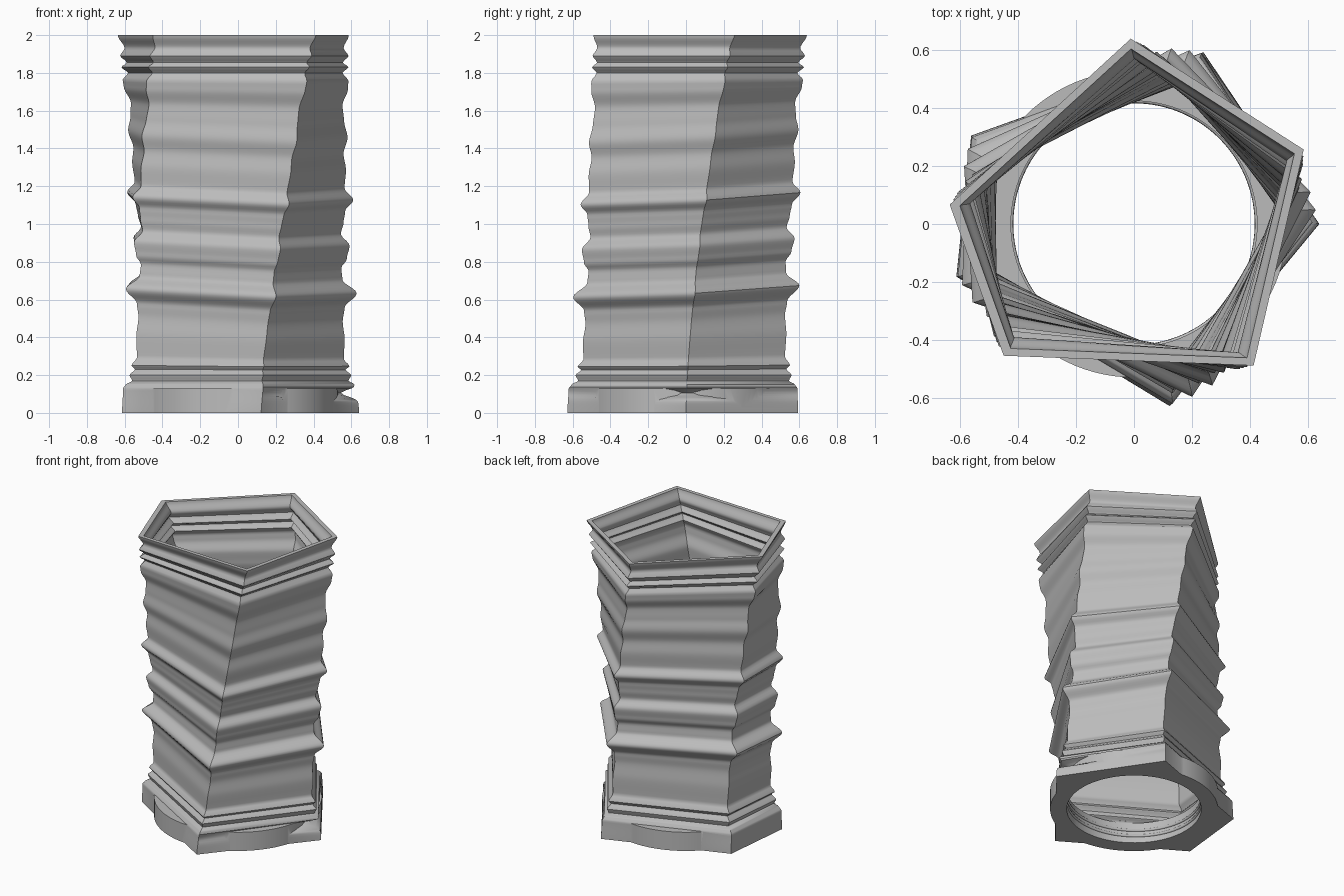
import bpy, bmesh, math
from mathutils import Vector

if "Cube" in bpy.data.objects:
    bpy.data.objects.remove(bpy.data.objects["Cube"])

HEIGHT, WALL, FLOOR = 2.0, 0.035, 0.14

# Corner radius at each height: ridges and valleys of the bellows
PROFILE = [(0, .64), (.13, .635), (.15, .62), (.17, .585), (.2, .6), (.23, .57),
           (.25, .59), (.29, .56), (.4, .565), (.5, .555), (.57, .565), (.65, .63),
           (.72, .555), (.78, .55), (.83, .58), (.9, .595), (.96, .55), (1.02, .565),
           (1.08, .575), (1.14, .62), (1.2, .575), (1.3, .585), (1.38, .575),
           (1.47, .6), (1.55, .585), (1.63, .58), (1.72, .615), (1.76, .62),
           (1.8, .59), (1.83, .625), (1.855, .595), (1.89, .63), (1.93, .605), (2, .64)]

# Each corner: angle at the bottom, angle at the top, easing of the twist
CORNERS = [(0, 23.7, 1.5), (68, 91, 1.5), (151.5, 174, 1.5),
           (196.5, 225.3, 2), (281, 310.2, 1.2)]


def radius(z):
    for (z0, r0), (z1, r1) in zip(PROFILE, PROFILE[1:]):
        if z <= z1:
            t = (z - z0) / (z1 - z0)
            return r0 + (r1 - r0) * t * t * (3 - 2 * t)
    return PROFILE[-1][1]


def ring(bm, z, inset):
    """One twisted, slightly tilted pentagon of the wall."""
    verts = []
    level = max(0, min(1, (z - .2) / .3, (1.8 - z) / .3))
    for i, (low, high, ease) in enumerate(CORNERS):
        a = math.radians(low + (high - low) * (z / HEIGHT) ** ease)
        r = radius(z) - inset
        if i == 0 and not inset:      # notch in one foot corner
            r -= .09 * math.exp(-((z - .105) / .025) ** 2)
        x, y = r * math.cos(a), r * math.sin(a)
        verts.append(bm.verts.new((x, y, z + level * (.05 * y - .03 * x))))
    return verts


def cylinder(name, r, z0, z1):
    bpy.ops.mesh.primitive_cylinder_add(vertices=96, radius=r, depth=z1 - z0,
                                        location=(0, 0, (z0 + z1) / 2))
    ob = bpy.context.object
    ob.name = name
    return ob


def boolean(target, tool, operation):
    bpy.context.view_layer.objects.active = target
    mod = target.modifiers.new(operation, 'BOOLEAN')
    mod.operation, mod.object, mod.solver = operation, tool, 'EXACT'
    bpy.ops.object.modifier_apply(modifier=mod.name)
    bpy.data.objects.remove(tool)


# Single grey material
grey = bpy.data.materials.new("plain grey")
grey.use_nodes = True
colour = (.5, .5, .5, 1)
grey.diffuse_color = colour
grey.node_tree.nodes["Principled BSDF"].inputs["Base Color"].default_value = colour

# Bellows wall: up the outside, over the rim, down the inside to the floor
heights = set()
for (z0, r0), (z1, r1) in zip(PROFILE, PROFILE[1:]):
    steps = max(3, round((z1 - z0) / .012))
    heights.update(round(z0 + (z1 - z0) * k / steps, 4) for k in range(steps + 1))
heights = sorted(heights)
bm = bmesh.new()
rings = [ring(bm, z, 0) for z in heights]
rings += [ring(bm, z, WALL) for z in reversed(heights) if z >= FLOOR]
n = len(CORNERS)
for a, b in zip(rings, rings[1:]):
    for i in range(n):
        j = (i + 1) % n
        bm.faces.new((a[i], a[j], b[j], b[i]))
bm.faces.new(rings[0][::-1])
bm.faces.new(rings[-1])
bmesh.ops.recalc_face_normals(bm, faces=bm.faces)
mesh = bpy.data.meshes.new("bellows_body")
bm.to_mesh(mesh)
bm.free()
body = bpy.data.objects.new("bellows_body", mesh)
bpy.context.collection.objects.link(body)

# Round collar around the foot, then the round opening
boolean(body, cylinder("collar", .53, 0, .13), 'UNION')
boolean(body, cylinder("opening_cutter", .425, -.1, FLOOR + .015), 'DIFFERENCE')

# Screw thread inside the opening
curve = bpy.data.curves.new("screw_thread", 'CURVE')
curve.dimensions = '3D'
curve.bevel_depth, curve.bevel_resolution = .01, 2
spline = curve.splines.new('POLY')
count = 160
spline.points.add(count - 1)
for k, p in enumerate(spline.points):
    t = k / (count - 1)
    a = math.tau * 2.25 * t
    p.co = (.427 * math.cos(a), .427 * math.sin(a), .025 + .09 * t, 1)
thread = bpy.data.objects.new("screw_thread", curve)
bpy.context.collection.objects.link(thread)

# Material and shading
body.data.materials.clear()
body.data.materials.append(grey)
curve.materials.append(grey)
bpy.ops.object.select_all(action='DESELECT')
body.select_set(True)
bpy.context.view_layer.objects.active = body
bpy.ops.object.shade_smooth_by_angle(angle=math.radians(35))
